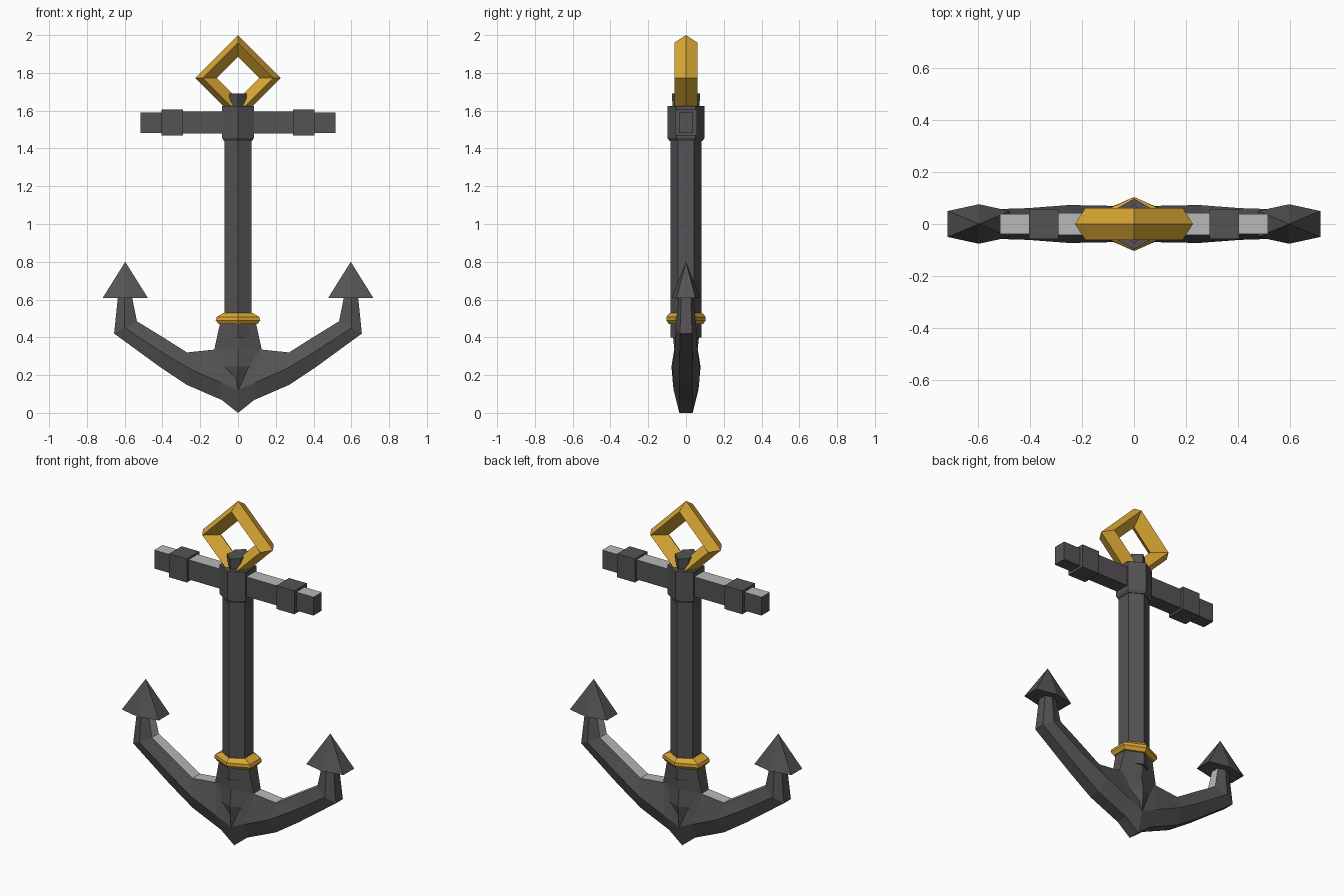
import bpy, bmesh, math

if "Cube" in bpy.data.objects:
    bpy.data.objects.remove(bpy.data.objects["Cube"])


def material(name, rgb):
    m = bpy.data.materials.new(name)
    m.diffuse_color = (*rgb, 1)
    m.use_nodes = True
    m.node_tree.nodes["Principled BSDF"].inputs["Base Color"].default_value = m.diffuse_color
    return m


IRON = material("dark_iron", (0.09, 0.086, 0.09))
PALE = material("pale_grey", (0.48, 0.48, 0.48))
GOLD = material("gold", (0.70, 0.39, 0.035))


def loft(name, rings, mats, closed=False, pale_rule=None):
    """Skin a row of equal-sized rings; faces matching pale_rule use slot 1."""
    bm = bmesh.new()
    loops = [[bm.verts.new(p) for p in r] for r in rings]
    n = len(loops[0])
    pairs = list(zip(loops, loops[1:]))
    if closed:
        pairs.append((loops[-1], loops[0]))
    else:
        bm.faces.new(loops[0])
        bm.faces.new(loops[-1])
    for a, b in pairs:
        for i in range(n):
            j = (i + 1) % n
            f = bm.faces.new((a[i], a[j], b[j], b[i]))
            if pale_rule and pale_rule(i):
                f.material_index = 1
    bmesh.ops.recalc_face_normals(bm, faces=bm.faces)
    me = bpy.data.meshes.new(name)
    bm.to_mesh(me)
    bm.free()
    for m in mats:
        me.materials.append(m)
    ob = bpy.data.objects.new(name, me)
    bpy.context.collection.objects.link(ob)
    return ob


def hex_column(name, levels, mat, cx=0):
    """Upright six-sided column, levels are (z, half x, half y), ridges on +-y."""
    rings = [[(cx, -y, z), (cx + x, -y / 2, z), (cx + x, y / 2, z),
              (cx, y, z), (cx - x, y / 2, z), (cx - x, -y / 2, z)]
             for z, x, y in levels]
    return loft(name, rings, [mat])


def bar(name, x0, x1, z0, z1, y, pale_top):
    """Square bar along x, optionally with a pale top face."""
    rings = [[(x, -y, z0), (x, y, z0), (x, y, z1), (x, -y, z1)] for x in (x0, x1)]
    return loft(name, rings, [IRON, PALE], pale_rule=lambda i: pale_top and i == 2)


# Shank, upper collar, cap and lower gold band
hex_column("shank", [(0.40, 0.072, 0.083), (1.60, 0.072, 0.083)], IRON)
hex_column("stock_collar", [(1.44, 0.075, 0.087), (1.455, 0.084, 0.098),
                            (1.625, 0.084, 0.098)], IRON)
hex_column("cap", [(1.60, 0.038, 0.07), (1.69, 0.046, 0.075)], IRON)
hex_column("gold_band", [(0.47, 0.103, 0.09), (0.49, 0.118, 0.104),
                         (0.508, 0.112, 0.104), (0.53, 0.076, 0.086)], GOLD)

# Stock: slim bar with a thicker sleeve on each side
bar("stock", -0.30, 0.30, 1.48, 1.595, 0.042, True)
for s, side in ((-1, "left"), (1, "right")):
    bar(side + "_stock_sleeve", s * 0.29, s * 0.405, 1.468, 1.605, 0.058, False)
    bar(side + "_stock_end", s * 0.40, s * 0.515, 1.482, 1.59, 0.038, True)

# Diamond ring: four corners with a four-sided ridge section
ring = []
for k in range(4):
    a = k * math.pi / 2
    ring.append([(r * math.cos(a), y, 1.773 + r * math.sin(a))
                 for r, y in ((0.227, 0), (0.187, 0.062), (0.112, 0), (0.187, -0.062))])
loft("ring", ring, [GOLD], closed=True)

# Arms: outer, ridge and inner points (x, z) with flat and ridge half widths
half = [((0, 0), (0, 0.12), (0, 0.33), 0.035, 0.065),
        ((0.085, 0.068), (0.09, 0.16), (0.125, 0.335), 0.035, 0.070),
        ((0.27, 0.148), (0.25, 0.23), (0.27, 0.32), 0.035, 0.073),
        ((0.42, 0.248), (0.41, 0.325), (0.40, 0.402), 0.034, 0.061),
        ((0.656, 0.42), (0.60, 0.45), (0.535, 0.485), 0.032, 0.055),
        ((0.635, 0.62), (0.60, 0.62), (0.562, 0.62), 0.025, 0.038)]


def section(s, o, m, i, f, r):
    return [(s * o[0], -f, o[1]), (s * o[0], f, o[1]), (s * m[0], r, m[1]),
            (s * i[0], f, i[1]), (s * i[0], -f, i[1]), (s * m[0], -r, m[1])]


sections = [section(-1, *h) for h in half[:0:-1]] + [section(1, *h) for h in half]
loft("arms", sections, [IRON, PALE], pale_rule=lambda i: i == 3)

# Crown where the shank flares into the arms
hex_column("crown", [(0.12, 0.02, 0.066), (0.245, 0.095, 0.077),
                     (0.338, 0.125, 0.062), (0.475, 0.095, 0.076)], IRON)

# Flukes: pointed tips
for s, side in ((-1, "left"), (1, "right")):
    fl = s * 0.597
    bm = bmesh.new()
    base = [bm.verts.new((fl + x, y, 0.608)) for x, y in
            ((0, -0.076), (0.12, -0.05), (0.12, 0.05), (0, 0.076), (-0.12, 0.05), (-0.12, -0.05))]
    tip = bm.verts.new((fl, 0, 0.80))
    bm.faces.new(base)
    for i in range(6):
        bm.faces.new((base[i], base[(i + 1) % 6], tip))
    bmesh.ops.recalc_face_normals(bm, faces=bm.faces)
    me = bpy.data.meshes.new(side + "_fluke")
    bm.to_mesh(me)
    bm.free()
    me.materials.append(IRON)
    bpy.context.collection.objects.link(bpy.data.objects.new(side + "_fluke", me))
